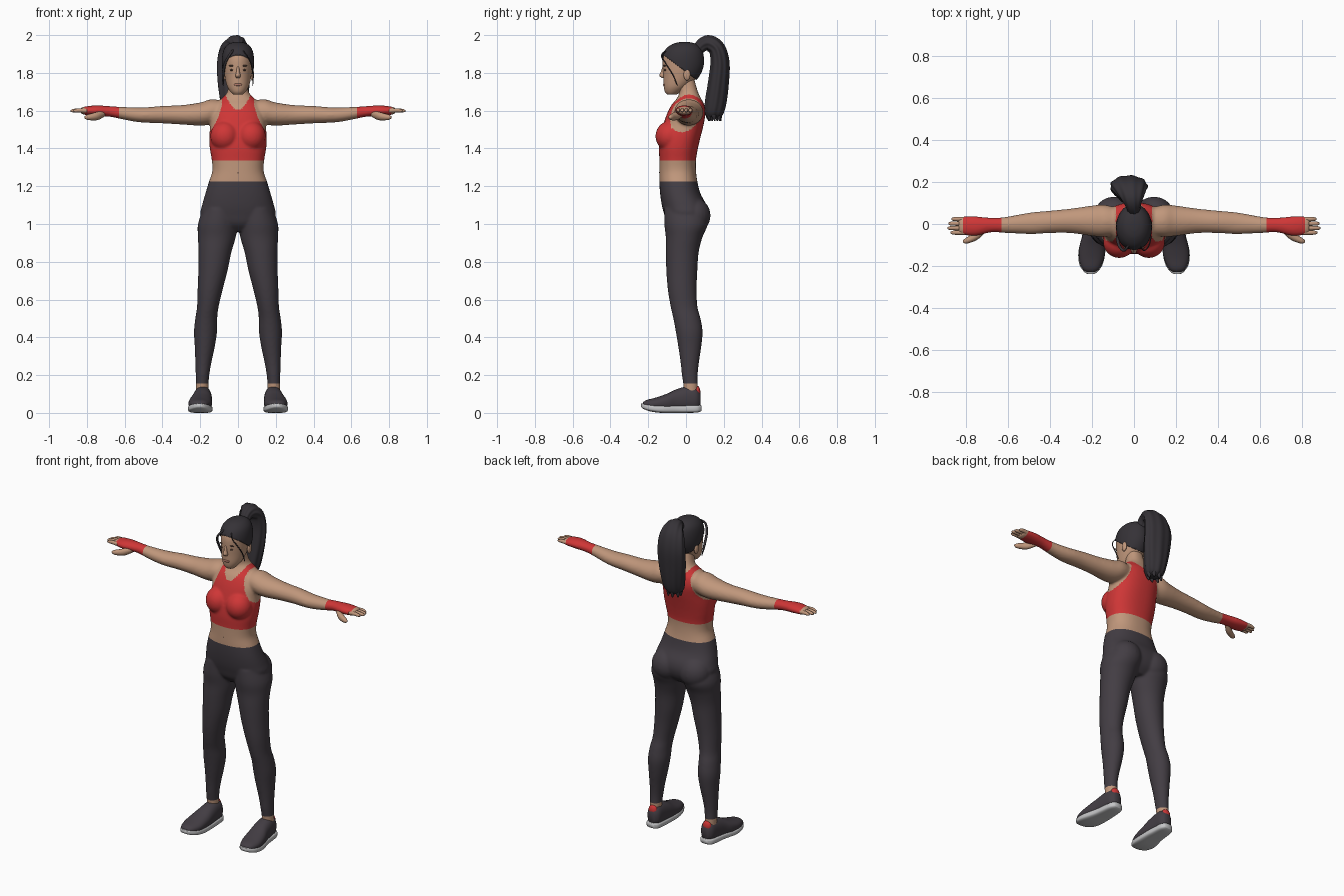
import bpy, bmesh, math
from mathutils import Vector, Matrix

if "Cube" in bpy.data.objects:
    bpy.data.objects.remove(bpy.data.objects["Cube"])

X, Y, Z = Vector((1, 0, 0)), Vector((0, 1, 0)), Vector((0, 0, 1))


def material(name, colour):
    mat = bpy.data.materials.new(name)
    mat.use_nodes = True
    mat.diffuse_color = (*colour, 1)
    mat.node_tree.nodes["Principled BSDF"].inputs["Base Color"].default_value = (*colour, 1)
    return mat


SKIN = material("warm skin", (.53, .31, .20))
DARK = material("charcoal fabric", (.056, .047, .057))
RED = material("red fabric", (.62, .037, .037))
HAIR = material("black hair", (.036, .032, .038))
SOLE = material("pale grey rubber", (.55, .55, .56))
LIP = material("rose lips", (.42, .19, .14))
BROW = material("dark brown brows", (.10, .055, .04))


def spline(rings, steps):
    """Smoothly interpolate between the given rings."""
    out = []
    for i in range(len(rings) - 1):
        p = [rings[max(0, min(len(rings) - 1, i + k))] for k in (-1, 0, 1, 2)]
        for j in range(steps):
            t = j / steps
            out.append([.5 * (2 * b + (c - a) * t + (2 * a - 5 * b + 4 * c - d) * t * t
                              + (3 * b - a - 3 * c + d) * t ** 3) for a, b, c, d in zip(*p)])
    return out + [list(rings[-1])]


def tube(bm, rings, wide=X, deep=None, side=1, power=2, ridges=0, seg=36, steps=4):
    """Loft rings of (x, y, z, half width, half depth); deep=None follows the path."""
    rings = spline(rings, steps)
    centres = [Vector((r[0] * side, r[1], r[2])) for r in rings]
    loops = []
    for i, (c, r) in enumerate(zip(centres, rings)):
        path = centres[min(i + 1, len(rings) - 1)] - centres[max(i - 1, 0)]
        axis = deep or path.cross(wide).normalized()
        loop = []
        for k in range(seg):
            a = math.tau * k / seg
            u, v = (math.copysign(abs(f) ** (2 / power), f) for f in (math.cos(a), math.sin(a)))
            grow = 1 + ridges * math.cos(9 * a)
            loop.append(bm.verts.new(c + (wide * u * r[3] + axis * v * r[4]) * grow))
        loops.append(loop)
    for low, high in zip(loops, loops[1:]):
        for k in range(seg):
            n = (k + 1) % seg
            bm.faces.new((low[k], low[n], high[n], high[k]))
    bm.faces.new(loops[0][::-1])
    bm.faces.new(loops[-1])


def ball(bm, centre, radii):
    bmesh.ops.create_uvsphere(bm, u_segments=24, v_segments=16, radius=1,
                              matrix=Matrix.Translation(centre) @ Matrix.Diagonal((*radii, 1)))


def finish(bm, name, *mats):
    bmesh.ops.recalc_face_normals(bm, faces=bm.faces)
    mesh = bpy.data.meshes.new(name)
    bm.to_mesh(mesh)
    bm.free()
    for mat in mats:
        mesh.materials.append(mat)
    mesh.shade_smooth()
    obj = bpy.data.objects.new(name, mesh)
    bpy.context.collection.objects.link(obj)
    return obj


def tube_object(name, mat, rings, **options):
    bm = bmesh.new()
    tube(bm, rings, **options)
    return finish(bm, name, mat)


def ball_object(name, mat, centre, radii):
    bm = bmesh.new()
    ball(bm, centre, radii)
    return finish(bm, name, mat)


# Body: torso, legs and arms fused into one skin
torso = [(.96, 0, .06, .06), (1, 0, .15, .098), (1.05, 0, .197, .115), (1.1, -.01, .19, .118),
         (1.16, -.03, .173, .107), (1.22, -.04, .155, .101), (1.28, -.044, .136, .097),
         (1.34, -.044, .139, .097), (1.4, -.04, .149, .103), (1.46, -.03, .152, .107),
         (1.52, -.015, .147, .107), (1.58, 0, .146, .102), (1.63, .01, .125, .087),
         (1.66, .015, .092, .067), (1.69, .015, .062, .052), (1.73, .005, .05, .049),
         (1.79, -.01, .046, .048)]
leg = [(.095, -.005, 1.08, .09, .11), (.107, 0, 1, .105, .115), (.112, -.01, .93, .1, .097),
       (.122, -.02, .85, .087, .087), (.133, -.022, .75, .077, .082), (.148, -.02, .65, .066, .076),
       (.16, -.01, .56, .057, .071), (.168, .005, .5, .058, .072), (.172, .017, .43, .061, .071),
       (.176, .02, .35, .053, .061), (.183, .02, .27, .043, .049), (.188, .02, .2, .036, .042),
       (.19, .025, .14, .034, .038), (.19, .025, .08, .034, .038)]
arm = [(.06, .01, 1.6, .06, .05), (.14, .015, 1.594, .076, .066), (.2, .015, 1.582, .072, .061),
       (.3, .015, 1.578, .058, .051), (.4, .01, 1.579, .053, .046), (.48, .004, 1.577, .052, .041),
       (.54, 0, 1.579, .046, .038), (.62, -.005, 1.588, .037, .032), (.68, -.005, 1.596, .035, .028),
       (.75, -.01, 1.6, .046, .028), (.81, -.008, 1.6, .044, .022), (.835, -.008, 1.6, .036, .014)]
bm = bmesh.new()
tube(bm, [(0, y, z, a, b) for z, y, a, b in torso], deep=Y, power=2.3, seg=48)
for s in (1, -1):
    tube(bm, leg, deep=Y, side=s)
    tube(bm, arm, wide=Y, deep=Z, side=s)
    ball(bm, (s * .07, -.086, 1.465), (.077, .076, .08))
    ball(bm, (s * .095, .04, 1.045), (.095, .09, .095))
body = finish(bm, "body")
remesh = body.modifiers.new("fuse", "REMESH")
remesh.mode, remesh.voxel_size = "VOXEL", .0068
soften = body.modifiers.new("soften", "SMOOTH")
soften.factor, soften.iterations = .5, 7
graph = bpy.context.evaluated_depsgraph_get()
fused = bpy.data.meshes.new_from_object(body.evaluated_get(graph))
bpy.data.objects.remove(body)

# Clothing: cut clean hems, then colour the faces by region
HEM, WAIST, CUFF, WRIST, KNUCKLE = 1.335, 1.225, .155, .63, .812
bm = bmesh.new()
bm.from_mesh(fused)
bpy.data.meshes.remove(fused)
cuts = [(Z * h, Z) for h in (HEM, WAIST, CUFF)]
cuts += [(X * s * w, X) for s in (1, -1) for w in (WRIST, KNUCKLE)]
for point, normal in cuts:
    bmesh.ops.bisect_plane(bm, geom=bm.verts[:] + bm.edges[:] + bm.faces[:],
                           plane_co=point, plane_no=normal)


def in_top(x, y, z):
    armhole = .085 + .07 * (max(0, 1.66 - z) / .18) ** 2 if z > 1.48 else .2
    neckline = 1.605 + 18 * x * x if y < .01 else 1.63 + 12 * x * x
    return z > HEM and x < armhole and z < neckline


for face in bm.faces:
    x, y, z = face.calc_center_median()
    x = abs(x)
    if CUFF < z < WAIST:
        face.material_index = 1
    elif WRIST < x < KNUCKLE or in_top(x, y, z):
        face.material_index = 2
finish(bm, "body", SKIN, DARK, RED)
ball_object("navel", BROW, (0, -.139, 1.272), (.004, .003, .006))

# Head and face
head = [(1.685, -.075, .025, .025), (1.7, -.068, .04, .044), (1.73, -.052, .058, .066),
        (1.78, -.03, .07, .09), (1.83, -.02, .076, .103), (1.88, -.018, .076, .103),
        (1.92, -.014, .066, .088), (1.945, -.01, .043, .056), (1.954, -.01, .015, .02)]
tube_object("head", SKIN, [(0, y, z, a, b) for z, y, a, b in head], deep=Y)
tube_object("nose", SKIN, [(0, -.115, 1.835, .007, .008), (0, -.122, 1.805, .009, .012),
                           (0, -.123, 1.785, .014, .018), (0, -.115, 1.772, .009, .01)], deep=Y)
ball_object("lips", LIP, (0, -.113, 1.738), (.022, .009, .008))
for s, label in ((1, "left_"), (-1, "right_")):
    ball_object(label + "eye", BROW, (s * .03, -.110, 1.815), (.013, .006, .005))
    ball_object(label + "eyebrow", BROW, (s * .032, -.112, 1.838), (.018, .006, .004))
    ball_object(label + "ear", SKIN, (s * .075, .005, 1.79), (.01, .018, .03))

# Hair cap trimmed along a sloping hairline
bm = bmesh.new()
tube(bm, [(0, y + .002, 1.8 + (z - 1.8) * 1.06, a * 1.08 + .002, b * 1.05 + .002)
          for z, y, a, b in head], deep=Y, seg=48)
bmesh.ops.bisect_plane(bm, geom=bm.verts[:] + bm.edges[:] + bm.faces[:],
                       plane_co=(0, 0, 1.805), plane_no=(0, .75, 1), clear_inner=True)
bmesh.ops.holes_fill(bm, edges=[e for e in bm.edges if e.is_boundary])
finish(bm, "hair_cap", HAIR)

# Ponytail, its loose tips and the face-framing strands
tube_object("ponytail", HAIR, [
    (0, .06, 1.92, .028, .03), (-.005, .09, 1.95, .036, .036), (-.012, .125, 1.957, .055, .042),
    (-.02, .165, 1.925, .077, .044), (-.024, .18, 1.85, .088, .05), (-.024, .172, 1.75, .084, .054),
    (-.024, .158, 1.65, .07, .056), (-.024, .147, 1.59, .056, .05), (-.024, .145, 1.565, .036, .034)],
    ridges=.035, seg=72)
for i in range(7):
    a = math.tau * i / 7
    x, y = -.024 + .036 * math.cos(a), .147 + .032 * math.sin(a)
    tube_object("ponytail_tip", HAIR, [(x, y, 1.62, .018, .018), (x, y, 1.58, .015, .015),
                                       (x * 1.1, y + .006, 1.545, .003, .003)], seg=10)
for s, label, thick in ((1, "left_", .003), (-1, "right_", .007)):
    tube_object(label + "strand", HAIR, [
        (.02, -.09, 1.925, thick, thick), (.045, -.125, 1.895, thick, thick),
        (.068, -.108, 1.85, thick, thick), (.079, -.07, 1.79, thick, thick),
        (.078, -.045, 1.73, .002, .002)], side=s, seg=10)

# Fingers and thumbs
for s, label in ((1, "left_"), (-1, "right_")):
    for i, tip in enumerate((.872, .886, .882, .868)):
        y = -.041 + i * .0215
        tube_object(label + "finger", SKIN, [
            (.8, y, 1.6, .011, .012), (.84, y, 1.602, .0105, .011),
            (tip - .012, y, 1.6, .009, .009), (tip, y, 1.598, .004, .004)],
            wide=Y, deep=Z, side=s, seg=14)
    tube_object(label + "thumb", SKIN, [
        (.705, -.025, 1.585, .015, .015), (.74, -.05, 1.573, .022, .022),
        (.775, -.07, 1.567, .018, .018), (.8, -.08, 1.565, .013, .013),
        (.812, -.083, 1.565, .005, .005)], wide=Y, deep=Z, side=s, seg=16)

# Trainers
    tube_object(label + "shoe", DARK, [
        (.185, .077, .07, .022, .035), (.185, .055, .075, .041, .061), (.187, .01, .075, .047, .066),
        (.19, -.05, .065, .053, .06), (.197, -.1, .055, .06, .047), (.202, -.16, .047, .06, .034),
        (.205, -.21, .044, .042, .024), (.205, -.228, .043, .02, .012)],
        deep=Z, side=s, power=2.3)
    tube_object(label + "sole", SOLE, [
        (.185, .083, .025, .024, .015), (.186, .06, .022, .043, .02), (.188, 0, .021, .05, .021),
        (.19, -.05, .021, .055, .021), (.2, -.13, .021, .064, .021), (.204, -.19, .027, .056, .019),
        (.205, -.225, .035, .034, .014), (.205, -.237, .04, .016, .009)],
        deep=Z, side=s, power=3.5)
    ball_object(label + "heel_tab", RED, (s * .187, .058, .112), (.028, .018, .032))
